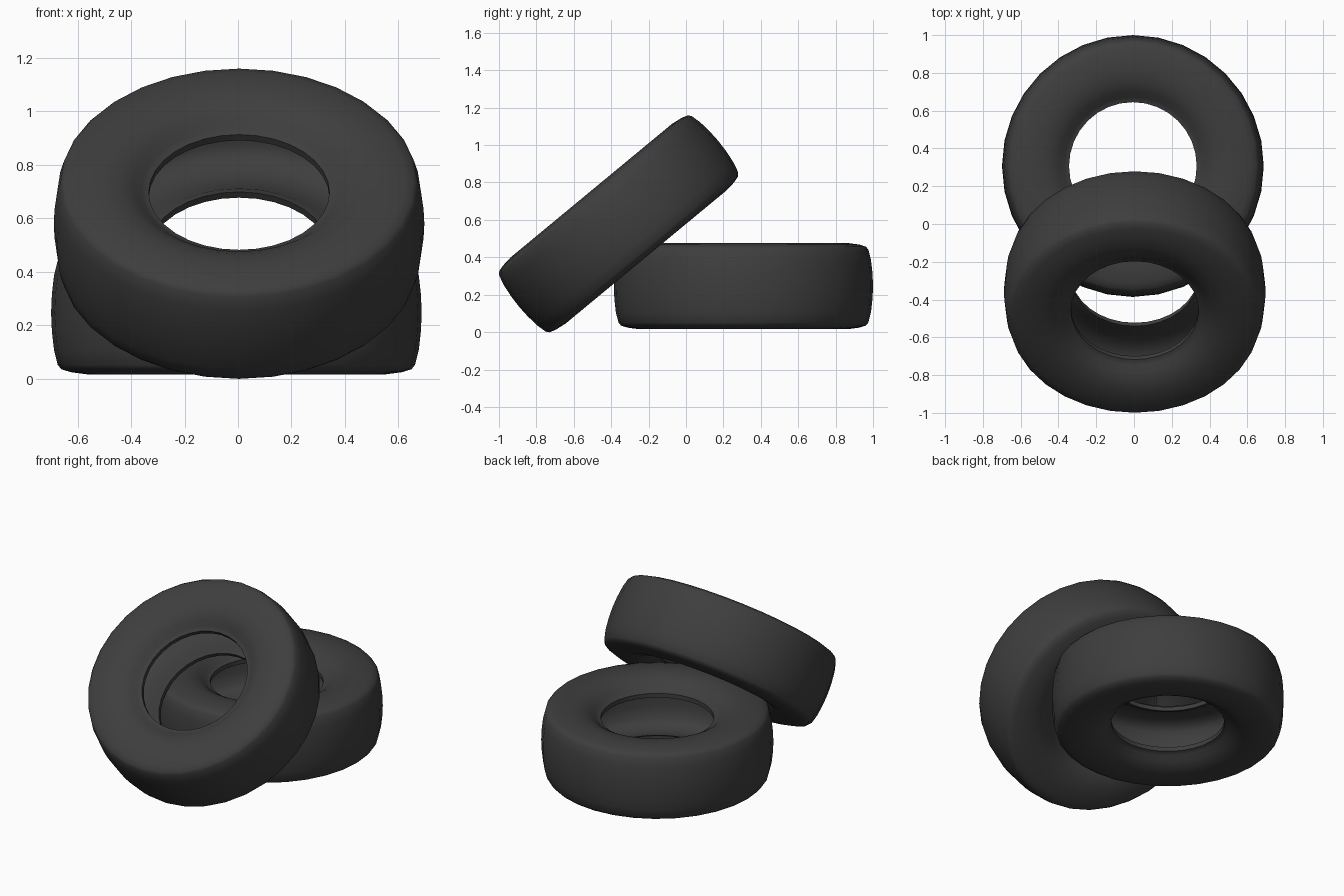
import bpy, bmesh, math

cube = bpy.data.objects.get("Cube")
if cube:
    bpy.data.objects.remove(cube, do_unlink=True)

rubber = bpy.data.materials.new("dark_rubber")
rubber.use_nodes = True
colour = (0.048, 0.048, 0.048, 1)
rubber.diffuse_color = colour
bsdf = rubber.node_tree.nodes["Principled BSDF"]
bsdf.inputs["Base Color"].default_value = colour
bsdf.inputs["Roughness"].default_value = 0.8

# Half cross-section (radius, height): tread centre to bead lip, then inner cavity
OUTER = [(0.693, 0), (0.690, 0.07), (0.682, 0.14), (0.668, 0.195), (0.655, 0.211),
         (0.62, 0.222), (0.56, 0.23), (0.50, 0.23), (0.44, 0.217), (0.395, 0.192),
         (0.365, 0.165), (0.352, 0.157), (0.338, 0.153)]
INNER = [(0.338, 0.125), (0.37, 0.135), (0.43, 0.175), (0.52, 0.195), (0.60, 0.185),
         (0.638, 0.15), (0.65, 0.08), (0.655, 0)]


def make_tyre(name, location, tilt):
    half = OUTER + INNER
    lower = [(r, -h) for r, h in reversed(half[1:-1])]
    bm = bmesh.new()
    ring = [bm.verts.new((r, 0, h)) for r, h in half + lower]
    edges = [bm.edges.new((a, b)) for a, b in zip(ring, ring[1:] + ring[:1])]
    # Revolve the closed section around the axle
    bmesh.ops.spin(bm, geom=ring + edges, cent=(0, 0, 0), axis=(0, 0, 1),
                   angle=math.tau, steps=32, use_duplicate=False)
    bmesh.ops.remove_doubles(bm, verts=bm.verts, dist=0.0005)
    bmesh.ops.recalc_face_normals(bm, faces=bm.faces)
    mesh = bpy.data.meshes.new(name)
    bm.to_mesh(mesh)
    bm.free()
    mesh.materials.append(rubber)
    tyre = bpy.data.objects.new(name, mesh)
    tyre.location = location
    tyre.rotation_euler.x = tilt
    bpy.context.collection.objects.link(tyre)
    bpy.ops.object.select_all(action='DESELECT')
    tyre.select_set(True)
    bpy.context.view_layer.objects.active = tyre
    bpy.ops.object.shade_smooth_by_angle(angle=math.radians(50))


# One tyre lies flat, the other leans against it
make_tyre("flat_tyre", (-0.006, 0.307, 0.246), 0)
make_tyre("leaning_tyre", (0.004, -0.36, 0.579), math.radians(39.6))
